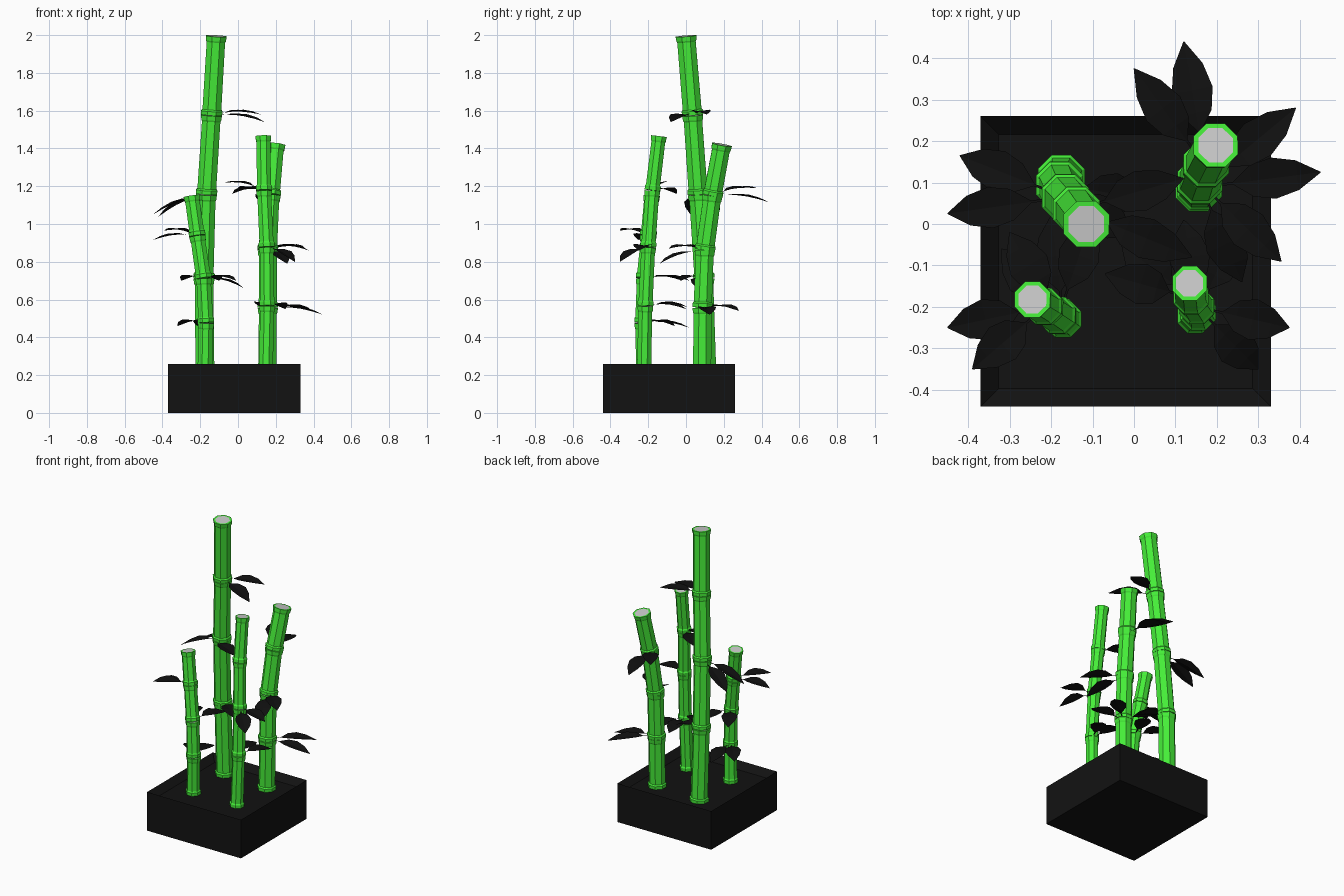
import bpy, bmesh, math
from mathutils import Vector

if "Cube" in bpy.data.objects:
    bpy.data.objects.remove(bpy.data.objects["Cube"])


def material(name, rgb):
    m = bpy.data.materials.new(name)
    m.diffuse_color = (*rgb, 1)
    m.use_nodes = True
    m.node_tree.nodes["Principled BSDF"].inputs["Base Color"].default_value = m.diffuse_color
    return m


GREEN = material("cane_green", (0.06, 0.85, 0.04))
GREY = material("cut_grey", (0.8, 0.8, 0.8))
BLACK = material("pot_black", (0.006, 0.006, 0.006))
DARK = material("leaf_dark", (0.005, 0.005, 0.005))


def finish(bm, name, *mats):
    me = bpy.data.meshes.new(name)
    bm.to_mesh(me)
    bm.free()
    for m in mats:
        me.materials.append(m)
    ob = bpy.data.objects.new(name, me)
    bpy.context.collection.objects.link(ob)
    return ob


# Square pot with a sunken soil surface
bm = bmesh.new()
bmesh.ops.create_cube(bm, size=1)
bmesh.ops.scale(bm, vec=(0.7, 0.7, 0.26), verts=bm.verts)
bmesh.ops.translate(bm, vec=(-0.02, -0.09, 0.13), verts=bm.verts)
top = max(bm.faces, key=lambda f: f.calc_center_median().z)
bmesh.ops.inset_region(bm, faces=[top], thickness=0.062)
bmesh.ops.translate(bm, vec=(0, 0, -0.04), verts=top.verts)
finish(bm, "pot", BLACK)


# Eight-sided cane section: flared collars at both ends, grey cut face on top
def section(bm, p, q, r):
    p, q = Vector(p), Vector(q)
    axis = (q - p).normalized()
    u = Vector((0, 1, 0)).cross(axis).normalized()
    v = axis.cross(u)
    length = (q - p).length
    lip = 0.024
    profile = [(0.003, r * 0.86), (0.003, r), (lip, r * 1.02), (lip + 0.008, r * 0.9),
               (length - lip - 0.008, r * 0.88), (length - lip, r * 0.95),
               (length, r), (length, r * 0.78)]
    rings = []
    for h, rad in profile:
        ring = []
        for i in range(8):
            a = math.radians(22.5 + 45 * i)
            ring.append(bm.verts.new(p + axis * h + (u * math.cos(a) + v * math.sin(a)) * rad))
        rings.append(ring)
    for a, b in zip(rings, rings[1:]):
        for i in range(8):
            j = (i + 1) % 8
            bm.faces.new((a[i], a[j], b[j], b[i]))
    bm.faces.new(rings[0][::-1])
    bm.faces.new(rings[-1]).material_index = 1


canes = {
    "cane_tall": (0.06, [(-0.175, 0.11, 0.22), (-0.18, 0.095, 0.71), (-0.167, 0.065, 1.155),
                         (-0.14, 0.035, 1.575), (-0.115, 0, 1.995)]),
    "cane_back_right": (0.058, [(0.155, 0.085, 0.22), (0.158, 0.088, 0.555), (0.158, 0.1, 0.86),
                                (0.172, 0.14, 1.15), (0.197, 0.19, 1.42)]),
    "cane_front_right": (0.045, [(0.147, -0.222, 0.22), (0.155, -0.215, 0.565), (0.152, -0.2, 0.875),
                                 (0.138, -0.178, 1.175), (0.134, -0.143, 1.465)]),
    "cane_front_left": (0.047, [(-0.175, -0.225, 0.22), (-0.17, -0.23, 0.475), (-0.182, -0.222, 0.71),
                                (-0.215, -0.2, 0.935), (-0.245, -0.182, 1.148)]),
}
for name, (r, pts) in canes.items():
    bm = bmesh.new()
    for p, q in zip(pts, pts[1:]):
        section(bm, p, q, r)
    finish(bm, name, GREEN, GREY)


# Folded pointed leaf on a thin stem: (fraction along, half width)
LEAF = [(0, 0.003), (0.27, 0.003), (0.42, 0.038), (0.6, 0.05), (0.8, 0.036), (1, 0.001)]


def leaf(bm, root, tip):
    root, tip = Vector(root), Vector(tip)
    d = tip - root
    side = d.cross(Vector((0, 0, 1))).normalized()
    up = side.cross(d).normalized()
    rows = []
    for t, w in LEAF:
        c = root + d * t + up * 0.018 * math.sin(math.pi * t)
        fold = up * w * 0.2
        rows.append([bm.verts.new(c + side * w + fold), bm.verts.new(c),
                     bm.verts.new(c - side * w + fold)])
    for a, b in zip(rows, rows[1:]):
        for i in range(2):
            bm.faces.new((a[i], a[i + 1], b[i + 1], b[i]))


# Pairs of leaf tips growing from each joint
leaves = {
    "cane_tall": {1: [(0.03, 0.06, 0.66), (-0.01, -0.03, 0.7)],
                  2: [(-0.42, 0.165, 1.04), (-0.45, 0.025, 1.05)],
                  3: [(0.12, 0.11, 1.58), (0.14, -0.08, 1.54)]},
    "cane_back_right": {1: [(0.45, 0.125, 0.52), (0.39, 0.28, 0.54)],
                        2: [(0.355, -0.09, 0.87), (0.26, -0.14, 0.79)],
                        3: [(0.0, 0.375, 1.19), (0.12, 0.44, 1.115)]},
    "cane_front_right": {1: [(0.25, 0.0, 0.55), (0.12, 0.01, 0.56)],
                         2: [(0.375, -0.25, 0.86), (0.3, -0.35, 0.8)],
                         3: [(-0.07, -0.12, 1.22), (-0.03, -0.05, 1.16)]},
    "cane_front_left": {1: [(-0.32, -0.06, 0.46), (-0.2, 0.02, 0.45)],
                        2: [(-0.3, -0.02, 0.7), (-0.1, 0.02, 0.7)],
                        3: [(-0.45, -0.25, 0.915), (-0.39, -0.35, 0.965)]},
}
for name, joints in leaves.items():
    bm = bmesh.new()
    for k, tips in joints.items():
        for tip in tips:
            leaf(bm, canes[name][1][k], tip)
    finish(bm, name.replace("cane", "leaves"), DARK)
